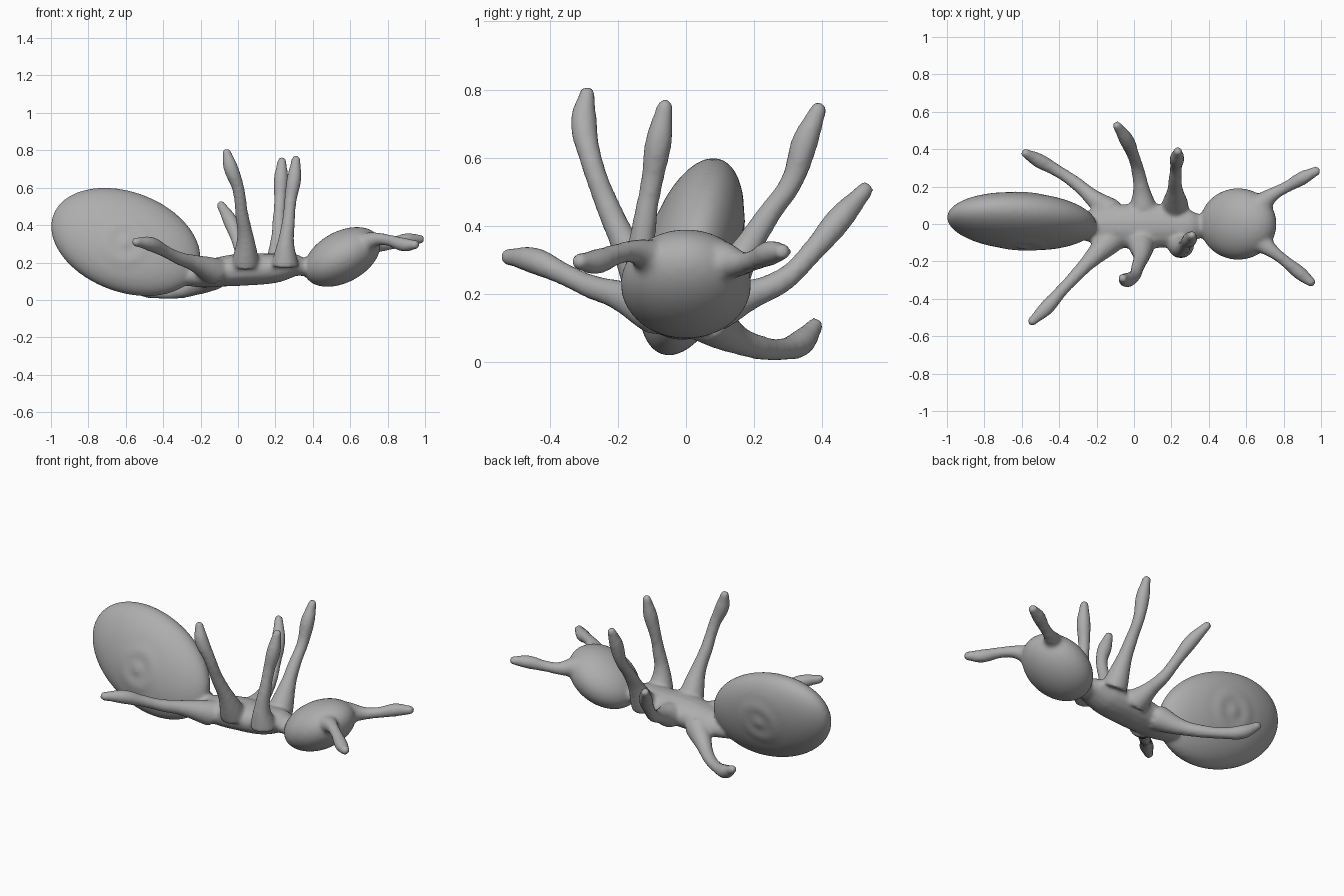
import bpy, bmesh, math
from mathutils import Matrix, Vector

if "Cube" in bpy.data.objects:
    bpy.data.objects.remove(bpy.data.objects["Cube"])

grey = bpy.data.materials.new("plain grey")
grey.diffuse_color = (0.42, 0.42, 0.42, 1)
grey.use_nodes = True
grey.node_tree.nodes["Principled BSDF"].inputs["Base Color"].default_value = grey.diffuse_color


def new_object(name, mesh):
    ob = bpy.data.objects.new(name, mesh)
    bpy.context.collection.objects.link(ob)
    return ob


def ellipsoid(name, centre, xx, yy, zz, xy, xz, yz, ripple=0.0):
    """Slanted ellipsoid: squared half sizes plus slants between the axes."""
    a = math.sqrt(xx)
    b, c = xy / a, xz / a
    d = math.sqrt(yy - b * b)
    e = (yz - b * c) / d
    f = math.sqrt(zz - c * c - e * e)
    shape = Matrix(((a, 0, 0), (b, d, 0), (c, e, f)))
    bm = bmesh.new()
    bmesh.ops.create_icosphere(bm, subdivisions=5, radius=1)
    for v in bm.verts:
        p = shape @ v.co
        r = math.hypot(p.x, p.z)
        if ripple and r < 0.2:      # faint rings on the flat sides
            p.y += math.copysign(ripple, v.co.y) * math.cos(r * 60) * (1 - r / 0.2)
        v.co = p + Vector(centre)
    mesh = bpy.data.meshes.new(name)
    bm.to_mesh(mesh)
    bm.free()
    return new_object(name, mesh)


def tube(name, points, radii, widen=1.0, y0=0.0):
    """Round sweep through the points, optionally widened across y."""
    cu = bpy.data.curves.new(name, 'CURVE')
    cu.dimensions = '3D'
    cu.bevel_depth = 1.0
    cu.bevel_resolution = 5
    cu.resolution_u = 10
    cu.use_fill_caps = True
    sp = cu.splines.new('BEZIER')
    sp.radius_interpolation = 'CARDINAL'
    sp.bezier_points.add(len(points) - 1)
    for bp, p, r in zip(sp.bezier_points, points, radii):
        bp.co = p
        bp.radius = r
        bp.handle_left_type = bp.handle_right_type = 'AUTO'
    tmp = new_object(name + "_path", cu)
    bpy.context.view_layer.update()
    deps = bpy.context.evaluated_depsgraph_get()
    mesh = bpy.data.meshes.new_from_object(tmp.evaluated_get(deps))
    bpy.data.objects.remove(tmp)
    for v in mesh.vertices:
        v.co.y = y0 + v.co.y * widen
    return new_object(name, mesh)


def limb(name, points, radii):
    """Tube with a ball that rounds its tip."""
    ob = tube(name, points, radii)
    r = radii[-1]
    tip = ellipsoid(name + "_tip", points[-1], r * r, r * r, r * r, 0, 0, 0)
    return [ob, tip]


parts = [
    ellipsoid("abdomen", (-0.60, 0.015, 0.31), 0.16, 0.0245, 0.084,
              -0.008, -0.033, 0.019, ripple=0.006),
    ellipsoid("head", (0.557, 0, 0.23), 0.042, 0.0365, 0.0256, 0, 0.0128, 0),
    tube("thorax",
         [(-0.3, 0, 0.125), (-0.2, 0, 0.135), (-0.1, 0, 0.15), (0, 0, 0.16),
          (0.2, 0, 0.17), (0.3, 0, 0.185), (0.36, 0, 0.175), (0.45, 0, 0.2)],
         [0.05, 0.07, 0.08, 0.087, 0.08, 0.063, 0.046, 0.05], 1.4, -0.012),
]

# Six legs, each posed differently
leg_radii = [0.075, 0.047, 0.036, 0.034, 0.040, 0.026]
legs = {
    "rear_right_leg": [(-.12, -.08, .15), (-.23, -.19, .195), (-.32, -.285, .225),
                       (-.39, -.36, .26), (-.47, -.45, .30), (-.545, -.52, .31)],
    "middle_right_leg": [(.04, -.1, .19), (.04, -.17, .33), (.02, -.23, .46),
                         (0, -.28, .60), (-.04, -.30, .71), (-.06, -.29, .785)],
    "front_right_leg": [(.25, -.11, .18), (.255, -.13, .30), (.27, -.12, .42),
                        (.28, -.10, .53), (.30, -.08, .65), (.31, -.062, .748)],
    "front_left_leg": [(.22, .09, .18), (.22, .17, .32), (.22, .24, .43),
                       (.225, .31, .53), (.23, .35, .65), (.235, .388, .74)],
    "middle_left_leg": [(.05, .08, .16), (.04, .18, .195), (.02, .29, .245),
                        (-.005, .37, .325), (-.04, .45, .42), (-.09, .525, .505)],
    "rear_left_leg": [(-.12, .06, .13), (-.22, .14, .072), (-.32, .225, .042),
                      (-.42, .29, .04), (-.51, .34, .06), (-.58, .378, .107)],
}
for name, pts in legs.items():
    parts += limb(name, pts, leg_radii)

# Two feelers on the head
feeler_radii = [0.06, 0.038, 0.032, 0.038, 0.027]
parts += limb("right_feeler", [(.67, -.09, .30), (.74, -.145, .325), (.81, -.20, .318),
                               (.89, -.265, .295), (.945, -.31, .295)], feeler_radii)
parts += limb("left_feeler", [(.67, .10, .30), (.745, .16, .29), (.82, .20, .30),
                              (.90, .245, .32), (.972, .282, .325)], feeler_radii)

# Fuse everything into one smooth skin with soft joints
bpy.ops.object.select_all(action='DESELECT')
for ob in parts:
    ob.select_set(True)
body = parts[0]
bpy.context.view_layer.objects.active = body
bpy.ops.object.join()
body.name = "ant_body"
remesh = body.modifiers.new("fuse", 'REMESH')
remesh.mode = 'VOXEL'
remesh.voxel_size = 0.011
soften = body.modifiers.new("soften", 'SMOOTH')
soften.factor = 0.5
soften.iterations = 10
bpy.ops.object.convert(target='MESH')
body.data.materials.clear()
body.data.materials.append(grey)
bpy.ops.object.shade_smooth()
